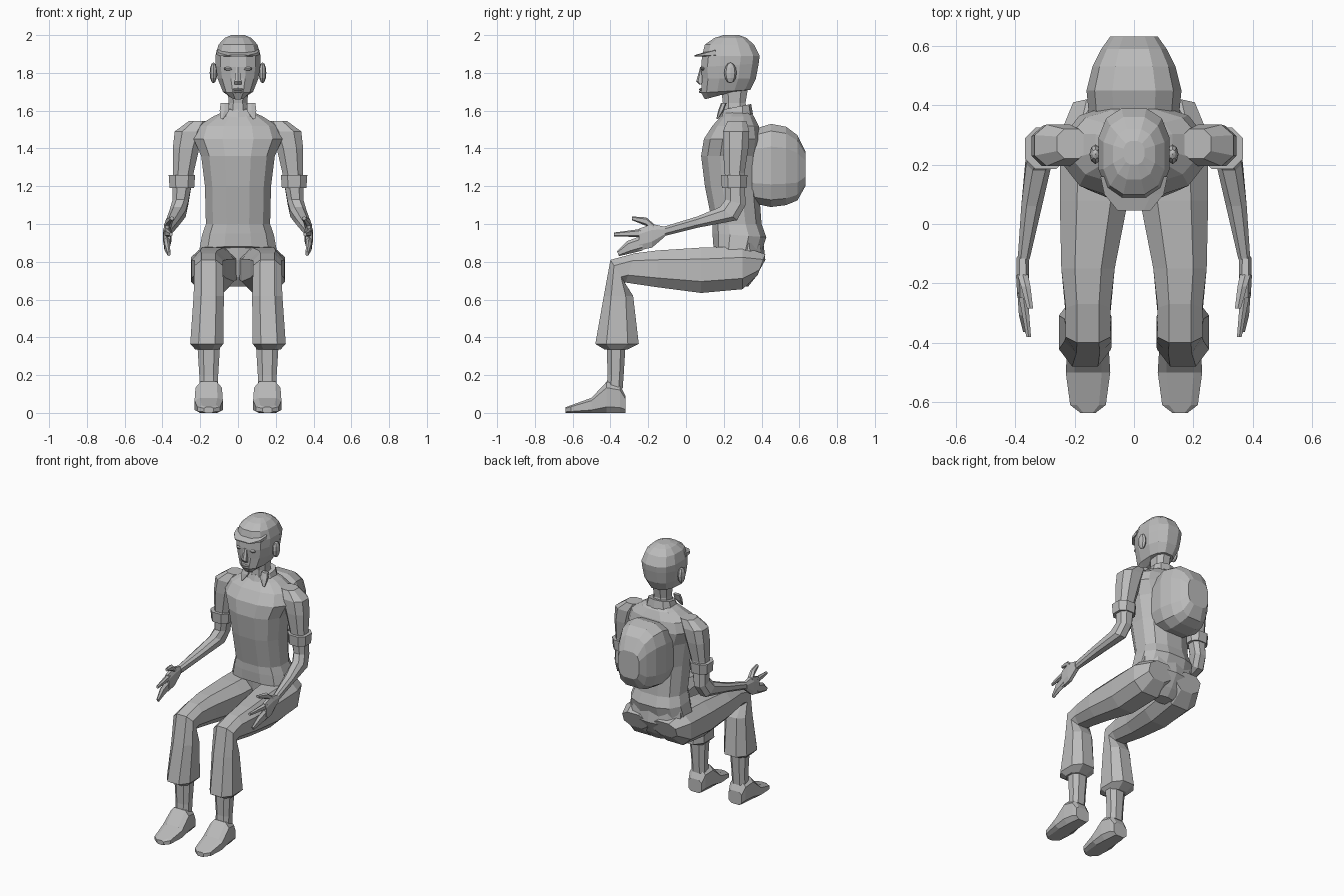
import bpy
import bmesh
import math
from mathutils import Matrix, Vector

default = bpy.data.objects.get("Cube")
if default:
    bpy.data.objects.remove(default, do_unlink=True)


def make_material(name, value):
    material = bpy.data.materials.new(name)
    colour = (value, value, value, 1)
    material.diffuse_color = colour
    material.use_nodes = True
    for node in material.node_tree.nodes:
        if node.type == "BSDF_PRINCIPLED":
            node.inputs["Base Color"].default_value = colour
    return material


grey = make_material("plain_grey", .5)


def superellipse(sides, power):
    """Unit outline with a flat edge at front and back."""
    def shape(value):
        return math.copysign(abs(value) ** power, value)
    angles = [math.tau * (i + .5) / sides for i in range(sides)]
    outline = [(shape(math.cos(a)), shape(math.sin(a))) for a in angles]
    widest = max(across for across, depth in outline)
    deepest = max(depth for across, depth in outline)
    return [(across / widest, depth / deepest) for across, depth in outline]


def level(height, front, back, width, x=0, rise=0):
    """Horizontal section, with its back edge lifted by rise."""
    return Vector((x, front, height)), Vector((x, back, height + rise)), width


def upright(y, top, bottom, width, x=0, lean=0):
    """Vertical section, with its bottom edge moved back by lean."""
    return Vector((x, y, top)), Vector((x, y + lean, bottom)), width


def finish(builder, name, mirrored):
    bmesh.ops.recalc_face_normals(builder, faces=builder.faces)
    mesh = bpy.data.meshes.new(name)
    builder.to_mesh(mesh)
    builder.free()
    mesh.materials.append(grey)
    part = bpy.data.objects.new(name, mesh)
    bpy.context.collection.objects.link(part)
    if mirrored:
        mirror = part.modifiers.new("Mirror", "MIRROR")
        mirror.use_mirror_merge = False


def loft(name, *sections, sides=8, power=.8, x=0, mirrored=False):
    """Skin a closed surface through the sections."""
    builder = bmesh.new()
    outline = superellipse(sides, power)
    rings = []
    for front, back, width in sections:
        middle = (front + back) / 2
        rings.append([
            builder.verts.new(middle + (front - middle) * depth
                              + Vector((x + width * across, 0, 0)))
            for across, depth in outline])
    for lower, upper in zip(rings, rings[1:]):
        for i in range(sides):
            builder.faces.new((lower[i - 1], lower[i], upper[i], upper[i - 1]))
    builder.faces.new(rings[0])
    builder.faces.new(rings[-1])
    finish(builder, name, mirrored)


def blob(name, place, size, mirrored=False):
    """Low-poly ellipsoid."""
    builder = bmesh.new()
    matrix = Matrix.Translation(place) @ Matrix.Diagonal(size).to_4x4()
    bmesh.ops.create_uvsphere(builder, u_segments=8, v_segments=6,
                              radius=1, matrix=matrix)
    finish(builder, name, mirrored)


# Shirt body, from hem to neck opening
loft("shirt",
     level(height=.88, front=.145, back=.39, width=.205, rise=-.06),
     level(height=.95, front=.14, back=.425, width=.19, rise=-.02),
     level(height=1, front=.14, back=.4, width=.17),
     level(height=1.2, front=.1, back=.385, width=.175),
     level(height=1.36, front=.08, back=.39, width=.195),
     level(height=1.45, front=.095, back=.4, width=.235),
     level(height=1.52, front=.14, back=.385, width=.21),
     level(height=1.57, front=.185, back=.36, width=.13),
     level(height=1.6, front=.2, back=.33, width=.065),
     sides=12)

# Trousers
loft("trouser_seat",
     level(height=.9, front=.16, back=.41, width=.19),
     level(height=.81, front=.17, back=.42, width=.2),
     level(height=.72, front=.2, back=.37, width=.13),
     level(height=.67, front=.24, back=.33, width=.06),
     sides=10)
loft("trouser_legs",
     upright(y=.42, top=.84, bottom=.73, width=.09, x=-.04, lean=-.04),
     upright(y=.3, top=.88, bottom=.655, width=.125, x=-.03),
     upright(y=.08, top=.875, bottom=.635, width=.115, x=-.02),
     upright(y=-.15, top=.86, bottom=.665, width=.09),
     upright(y=-.27, top=.845, bottom=.69, width=.075, lean=-.05),
     upright(y=-.4, top=.81, bottom=.69, width=.075, lean=.075),
     level(height=.62, front=-.435, back=-.28, width=.08),
     level(height=.365, front=-.48, back=-.25, width=.088, x=.01),
     level(height=.335, front=-.43, back=-.31, width=.06, x=.01),
     x=.155, mirrored=True)

# Ankles and feet
loft("ankles",
     level(height=.36, front=-.42, back=-.32, width=.06),
     level(height=.2, front=-.415, back=-.33, width=.05),
     level(height=.13, front=-.42, back=-.335, width=.05),
     x=.155, mirrored=True)
loft("feet",
     upright(y=-.32, top=.09, bottom=0, width=.05),
     upright(y=-.35, top=.15, bottom=0, width=.06),
     upright(y=-.42, top=.165, bottom=0, width=.07),
     upright(y=-.5, top=.08, bottom=0, width=.075),
     upright(y=-.61, top=.04, bottom=0, width=.06),
     upright(y=-.637, top=.03, bottom=0, width=.025),
     x=.155, power=.55, mirrored=True)

# Arms and rolled sleeves
loft("arms",
     level(height=1.545, front=.22, back=.32, width=.05, x=.21),
     level(height=1.49, front=.195, back=.335, width=.08, x=.255),
     level(height=1.4, front=.195, back=.33, width=.07, x=.275),
     level(height=1.27, front=.205, back=.31, width=.055, x=.29),
     level(height=1.13, front=.21, back=.315, width=.043, x=.305, rise=-.03),
     level(height=1.09, front=.18, back=.27, width=.043, x=.32, rise=-.07),
     upright(y=.06, top=1.04, bottom=.98, width=.035, x=.345),
     upright(y=-.12, top=.985, bottom=.935, width=.02, x=.372),
     mirrored=True)
loft("sleeve_cuffs",
     level(height=1.26, front=.185, back=.325, width=.07),
     level(height=1.19, front=.19, back=.32, width=.065),
     x=.297, mirrored=True)

# Hands
loft("palms",
     upright(y=-.11, top=.985, bottom=.935, width=.02),
     upright(y=-.18, top=1, bottom=.875, width=.022),
     upright(y=-.25, top=.975, bottom=.86, width=.018),
     x=.375, mirrored=True)
loft("thumbs",
     upright(y=-.17, top=1, bottom=.96, width=.018, x=.375),
     upright(y=-.21, top=1.035, bottom=.99, width=.016, x=.365),
     upright(y=-.285, top=1.04, bottom=1.02, width=.01, x=.35),
     sides=6, mirrored=True)
loft("index_fingers",
     upright(y=-.23, top=.975, bottom=.93, width=.016, x=.375),
     upright(y=-.38, top=.955, bottom=.935, width=.008, x=.355),
     sides=6, mirrored=True)
loft("lower_fingers",
     upright(y=-.23, top=.94, bottom=.86, width=.016, x=.377),
     upright(y=-.31, top=.91, bottom=.845, width=.014, x=.374, lean=.02),
     upright(y=-.365, top=.855, bottom=.83, width=.008, x=.366, lean=.01),
     sides=6, mirrored=True)

# Neck and collar
loft("neck",
     level(height=1.58, front=.19, back=.33, width=.06),
     level(height=1.64, front=.195, back=.315, width=.05),
     level(height=1.73, front=.185, back=.33, width=.055))
loft("collar",
     level(height=1.565, front=.175, back=.355, width=.095, rise=.015),
     level(height=1.605, front=.19, back=.345, width=.08, rise=.03),
     sides=10)
loft("collar_points",
     level(height=1.64, front=.185, back=.215, width=.022, x=.07),
     level(height=1.6, front=.17, back=.2, width=.025, x=.072),
     level(height=1.555, front=.16, back=.17, width=.006, x=.085),
     sides=6, mirrored=True)

# Head, tapering to the chin
loft("head",
     level(height=1.66, front=.1, back=.25, width=.04, rise=.04),
     level(height=1.695, front=.08, back=.34, width=.08, rise=.015),
     level(height=1.77, front=.085, back=.37, width=.108),
     level(height=1.83, front=.08, back=.385, width=.118, rise=.02),
     level(height=1.89, front=.085, back=.39, width=.12),
     level(height=1.95, front=.1, back=.36, width=.103),
     level(height=1.985, front=.15, back=.32, width=.07),
     level(height=2, front=.2, back=.28, width=.035),
     sides=12)
loft("hair_brim",
     upright(y=.16, top=1.93, bottom=1.885, width=.113),
     upright(y=.1, top=1.91, bottom=1.886, width=.1),
     upright(y=.045, top=1.894, bottom=1.888, width=.055),
     power=.6)

# Facial features
loft("nose",
     level(height=1.83, front=.075, back=.1, width=.01),
     level(height=1.755, front=.054, back=.1, width=.018),
     level(height=1.738, front=.07, back=.1, width=.02),
     sides=6)
blob("upper_lip", place=(0, .08, 1.712), size=(.03, .012, .007))
blob("lower_lip", place=(0, .08, 1.7), size=(.026, .012, .007))
blob("eyes", place=(.05, .088, 1.822), size=(.025, .012, .01), mirrored=True)
blob("ears", place=(.13, .235, 1.8), size=(.02, .033, .055), mirrored=True)

# Backpack, bulging out behind the shirt
loft("backpack",
     upright(y=.35, top=1.5, bottom=1.11, width=.15),
     upright(y=.45, top=1.53, bottom=1.09, width=.16),
     upright(y=.53, top=1.515, bottom=1.1, width=.14),
     upright(y=.59, top=1.47, bottom=1.125, width=.11),
     upright(y=.632, top=1.385, bottom=1.2, width=.08),
     sides=12, power=.6)
